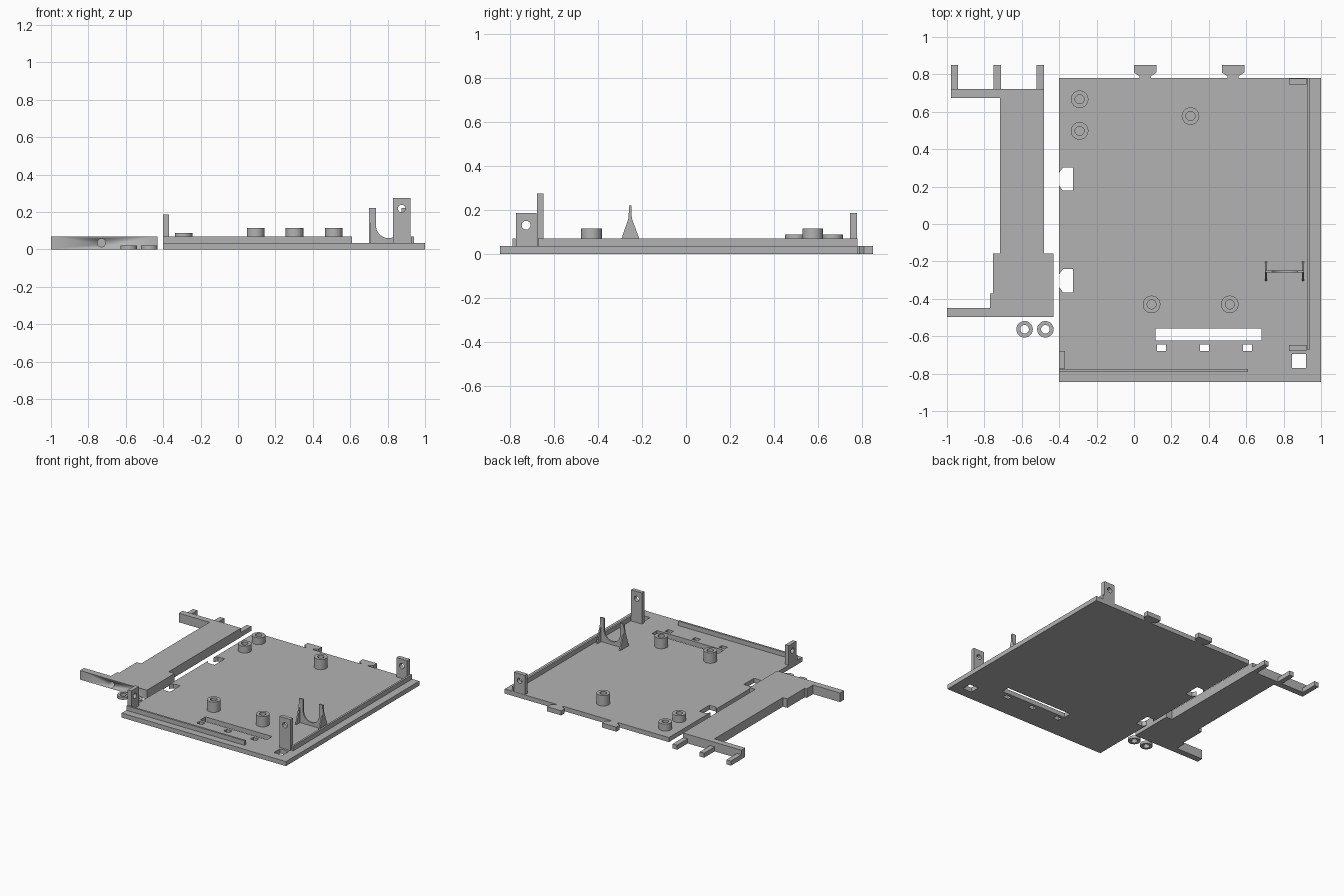
import bpy, bmesh, math
from mathutils import Matrix

if "Cube" in bpy.data.objects:
    bpy.data.objects.remove(bpy.data.objects["Cube"])

grey = bpy.data.materials.new("plastic_grey")
grey.diffuse_color = (0.45, 0.45, 0.45, 1)
grey.use_nodes = True
grey.node_tree.nodes["Principled BSDF"].inputs["Base Color"].default_value = grey.diffuse_color

# local (u, v, depth) to world, per extrusion axis
AXES = {
    "Z": Matrix(((1, 0, 0), (0, 1, 0), (0, 0, 1))),
    "Y": Matrix(((1, 0, 0), (0, 0, 1), (0, 1, 0))),
    "X": Matrix(((0, 0, 1), (1, 0, 0), (0, 1, 0))),
}


def rect(u0, u1, v0, v1):
    return [(u0, v0), (u1, v0), (u1, v1), (u0, v1)]


def circle(u, v, r, n=32):
    return [(u + r * math.cos(2 * math.pi * i / n), v + r * math.sin(2 * math.pi * i / n)) for i in range(n)]


def extrude(name, loops, d0, d1, axis="Z"):
    """Extrude an outline (first loop) with holes (other loops) from d0 to d1."""
    curve = bpy.data.curves.new(name + "_profile", "CURVE")
    curve.dimensions = "2D"
    curve.fill_mode = "BOTH"
    curve.extrude = (d1 - d0) / 2
    for loop in loops:
        s = curve.splines.new("POLY")
        s.points.add(len(loop) - 1)
        for p, (u, v) in zip(s.points, loop):
            p.co = (u, v, 0, 1)
        s.use_cyclic_u = True
    tmp = bpy.data.objects.new(name + "_profile", curve)
    bpy.context.collection.objects.link(tmp)
    bpy.context.view_layer.update()
    mesh = bpy.data.meshes.new_from_object(tmp.evaluated_get(bpy.context.evaluated_depsgraph_get()))
    bpy.data.objects.remove(tmp)
    bm = bmesh.new()
    bm.from_mesh(mesh)
    for v in bm.verts:
        v.co.z += (d0 + d1) / 2
        v.co = AXES[axis] @ v.co
    bmesh.ops.remove_doubles(bm, verts=bm.verts, dist=1e-5)
    bmesh.ops.recalc_face_normals(bm, faces=bm.faces)
    bm.to_mesh(mesh)
    bm.free()
    mesh.materials.clear()
    mesh.materials.append(grey)
    ob = bpy.data.objects.new(name, mesh)
    bpy.context.collection.objects.link(ob)
    bpy.ops.object.select_all(action="DESELECT")
    ob.select_set(True)
    bpy.context.view_layer.objects.active = ob
    bpy.ops.object.shade_smooth_by_angle(angle=math.radians(30))
    return ob


# base plate with rear tabs, side notches and cut-outs
T = 0.035
outline = [(-0.4, -0.845), (1, -0.845), (1, 0.78)]
for cx in (0.53, 0.06):
    tab = [(0.03, 0.78), (0.03, 0.79), (0.06, 0.81), (0.06, 0.85)]
    outline += [(cx + u, v) for u, v in tab] + [(cx - u, v) for u, v in reversed(tab)]
outline.append((-0.4, 0.78))
for cy in (0.24, -0.303):
    notch = [(-0.4, 0.035), (-0.38, 0.062), (-0.325, 0.062)]
    outline += [(u, cy + v) for u, v in notch] + [(u, cy - v) for u, v in reversed(notch)]
holes = [rect(0.115, 0.683, -0.623, -0.56), rect(0.845, 0.92, -0.77, -0.695)]
holes += [rect(x - 0.024, x + 0.024, -0.68, -0.645) for x in (0.146, 0.376, 0.606)]
extrude("base_plate", [outline] + holes, 0, T)

# raised ridges along two edges
extrude("front_ridge", [rect(-0.4, 0.61, -0.79, -0.775)], T, 0.07)
extrude("side_ridge", [rect(0.925, 0.94, -0.672, 0.78)], T, 0.07)

# screw standoffs and loose washers
standoffs = [(0.094, -0.43, 0.115), (0.512, -0.43, 0.115), (0.302, 0.577, 0.115),
             (-0.291, 0.667, 0.088), (-0.291, 0.498, 0.088)]
for i, (x, y, top) in enumerate(standoffs):
    extrude(f"standoff_{i + 1}", [circle(x, y, 0.047), circle(x, y, 0.024)], T, top)
for i, x in enumerate((-0.585, -0.474)):
    extrude(f"washer_{i + 1}", [circle(x, -0.563, 0.044), circle(x, -0.563, 0.023)], 0, 0.02)

# upright mounting lugs with screw holes
extrude("front_right_lug", [rect(0.83, 0.922, T, 0.275), circle(0.875, 0.218, 0.02)], -0.678, -0.648, "Y")
extrude("back_right_lug", [rect(0.83, 0.922, T, 0.185), circle(0.875, 0.13, 0.02)], 0.745, 0.778, "Y")
extrude("front_left_lug", [rect(-0.772, -0.68, T, 0.185), circle(-0.727, 0.13, 0.02)], -0.4, -0.37, "X")

# cradle clip: thin U-shaped web with a gusset at each end
arc = [(0.805 + 0.068 * math.cos(a), 0.13 + 0.07 * math.sin(a))
       for a in (math.pi + math.pi * i / 16 for i in range(17))]
web = [(0.705, T), (0.905, T), (0.905, 0.22), (0.873, 0.22)] + arc[::-1] + [(0.737, 0.22)]
extrude("clip_web", [web + [(0.705, 0.22)]], -0.26, -0.248, "Y")
gusset = [(-0.305, T), (-0.2, T), (-0.246, 0.16), (-0.25, 0.22), (-0.258, 0.22), (-0.262, 0.16)]
for side, x in (("left", 0.701), ("right", 0.897)):
    extrude(f"clip_{side}_gusset", [gusset], x, x + 0.011, "X")

# separate side bracket with a blind screw hole in its front bar
bracket = extrude("bracket", [[
    (-1, -0.497), (-0.43, -0.497), (-0.43, -0.158), (-0.48, -0.158), (-0.48, 0.722), (-0.978, 0.722),
    (-0.978, 0.675), (-0.716, 0.675), (-0.716, -0.158), (-0.753, -0.158), (-0.753, -0.372),
    (-0.77, -0.372), (-0.77, -0.448), (-1, -0.448)]], 0, 0.07)
cutter = extrude("screw_hole_cutter", [circle(-0.73, 0.035, 0.022)], -0.55, -0.42, "Y")
cutter.hide_render = True
cutter.hide_viewport = True
cut = bracket.modifiers.new("screw_hole", "BOOLEAN")
cut.operation = "DIFFERENCE"
cut.object = cutter

# bracket prongs
for i, x in enumerate((-0.978, -0.75, -0.52)):
    extrude(f"bracket_prong_{i + 1}", [rect(x, x + 0.038, 0.715, 0.85)], 0, T)
